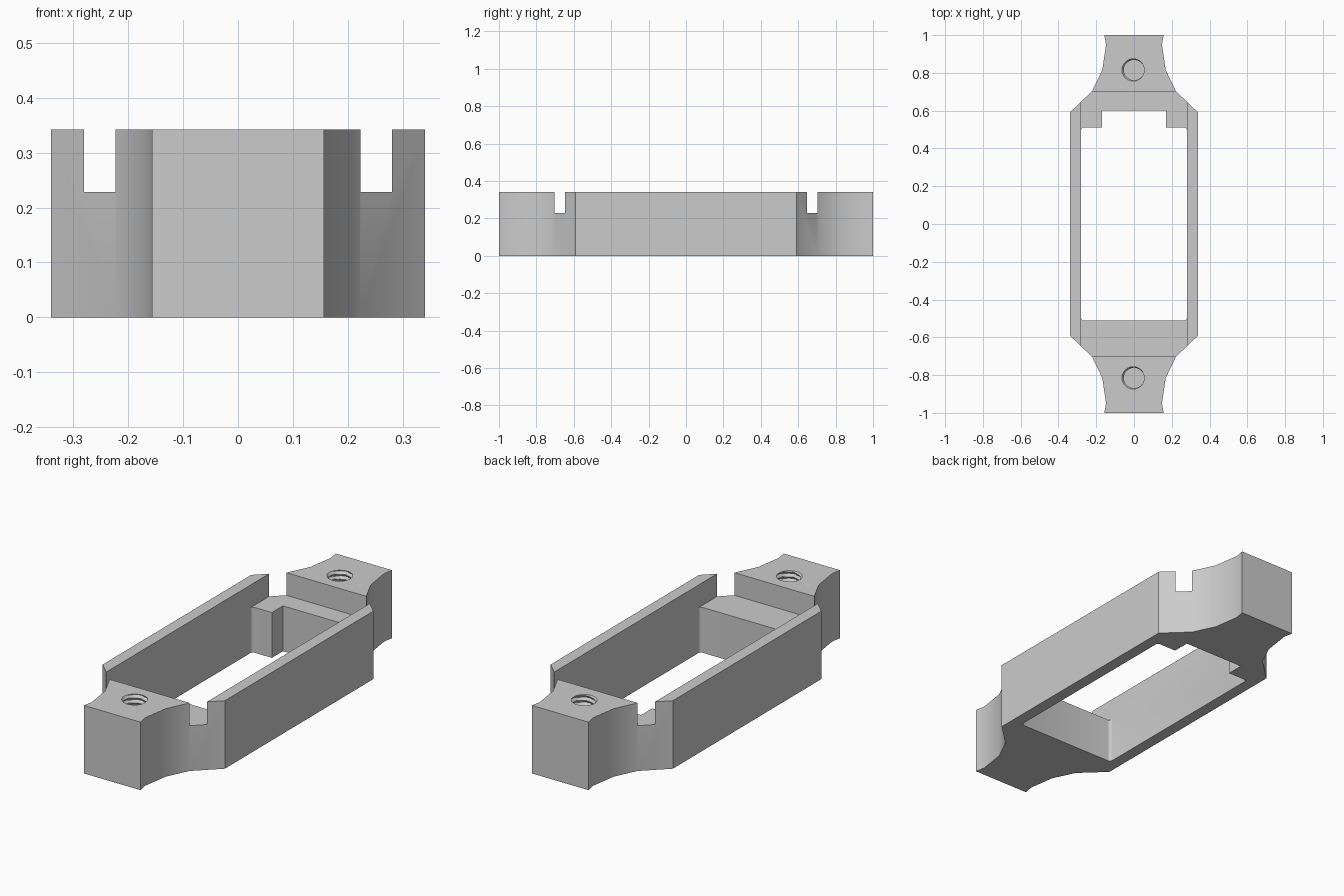
import bpy
import bmesh
from math import cos, sin, tau, radians

if "Cube" in bpy.data.objects:
    bpy.data.objects.remove(bpy.data.objects["Cube"], do_unlink=True)

HEIGHT = 0.342
LEDGE = 0.228
HALF_W = 0.28      # inside half width of the bracket
SCREW_Y = 0.815

grey = bpy.data.materials.new("light grey plastic")
grey.use_nodes = True
grey.diffuse_color = (0.6, 0.6, 0.6, 1)
grey.node_tree.nodes["Principled BSDF"].inputs["Base Color"].default_value = (0.6, 0.6, 0.6, 1)


def finish(bm, name):
    bmesh.ops.recalc_face_normals(bm, faces=bm.faces)
    mesh = bpy.data.meshes.new(name)
    bm.to_mesh(mesh)
    bm.free()
    mesh.materials.append(grey)
    obj = bpy.data.objects.new(name, mesh)
    bpy.context.collection.objects.link(obj)
    return obj


def prism(name, points, z0, z1, fillet=0):
    """Upright prism on a plan outline, with optional rounded corners."""
    bm = bmesh.new()
    base = bm.faces.new([bm.verts.new((x, y, z0)) for x, y in points])
    top = bmesh.ops.extrude_face_region(bm, geom=[base])["geom"]
    for v in top:
        if isinstance(v, bmesh.types.BMVert):
            v.co.z = z1
    if fillet:
        upright = [e for e in bm.edges if abs(e.verts[0].co.z - e.verts[1].co.z) > 0.01]
        bmesh.ops.bevel(bm, geom=upright, offset=fillet, segments=4,
                        profile=0.5, affect='EDGES')
    return finish(bm, name)


def rectangle(x, y0, y1):
    return [(-x, y0), (x, y0), (x, y1), (-x, y1)]


def threaded_hole(name, y, depth=0.25, pitch=0.025, sides=32, steps=6):
    """Screw-shaped cutter: the radius follows a helical ridge."""
    bm = bmesh.new()
    rings = []
    count = int((depth + 0.02) / pitch * steps)
    for i in range(count + 1):
        z = HEIGHT - depth + i * pitch / steps
        ring = []
        for k in range(sides):
            phase = (i / steps - k / sides) % 1
            r = 0.053 + 0.012 * (1 - abs(2 * phase - 1))
            a = tau * k / sides
            ring.append(bm.verts.new((r * cos(a), y + r * sin(a), z)))
        rings.append(ring)
    for low, high in zip(rings, rings[1:]):
        for k in range(sides):
            n = (k + 1) % sides
            bm.faces.new((low[k], low[n], high[n], high[k]))
    bm.faces.new(rings[0])
    bm.faces.new(rings[-1])
    # flat triangles keep the cutter well defined
    bmesh.ops.triangulate(bm, faces=bm.faces)
    return finish(bm, name)


# Body: one quarter of the outline, mirrored both ways
quarter = [(0.34, 0.59), (0.222, 0.703), (0.168, 0.815), (0.148, 0.95), (0.157, 1.0)]
right = [(x, -y) for x, y in reversed(quarter)] + quarter
outline = right + [(-x, y) for x, y in reversed(right)]
body = prism("bracket_body", outline, 0, HEIGHT)

# Cutters: through opening, cable slot at the back, top recess, screw holes
cutters = [
    prism("opening_cutter", rectangle(HALF_W, -0.512, 0.512), -0.1, 0.5, fillet=0.015),
    prism("cable_slot_cutter", rectangle(0.17, 0.4, 0.6), -0.1, 0.5),
    prism("recess_cutter", rectangle(HALF_W, -0.702, 0.702), LEDGE, 0.5),
    threaded_hole("front_screw_cutter", -SCREW_Y),
    threaded_hole("back_screw_cutter", SCREW_Y),
]

bpy.ops.object.select_all(action='DESELECT')
bpy.context.view_layer.objects.active = body
body.select_set(True)
for cutter in cutters:
    cutter.hide_render = True
    cut = body.modifiers.new(cutter.name, 'BOOLEAN')
    cut.operation = 'DIFFERENCE'
    cut.solver = 'EXACT'
    cut.object = cutter
    bpy.ops.object.modifier_apply(modifier=cut.name)
for cutter in cutters:
    bpy.data.objects.remove(cutter, do_unlink=True)

bpy.ops.object.shade_smooth_by_angle(angle=radians(30))
